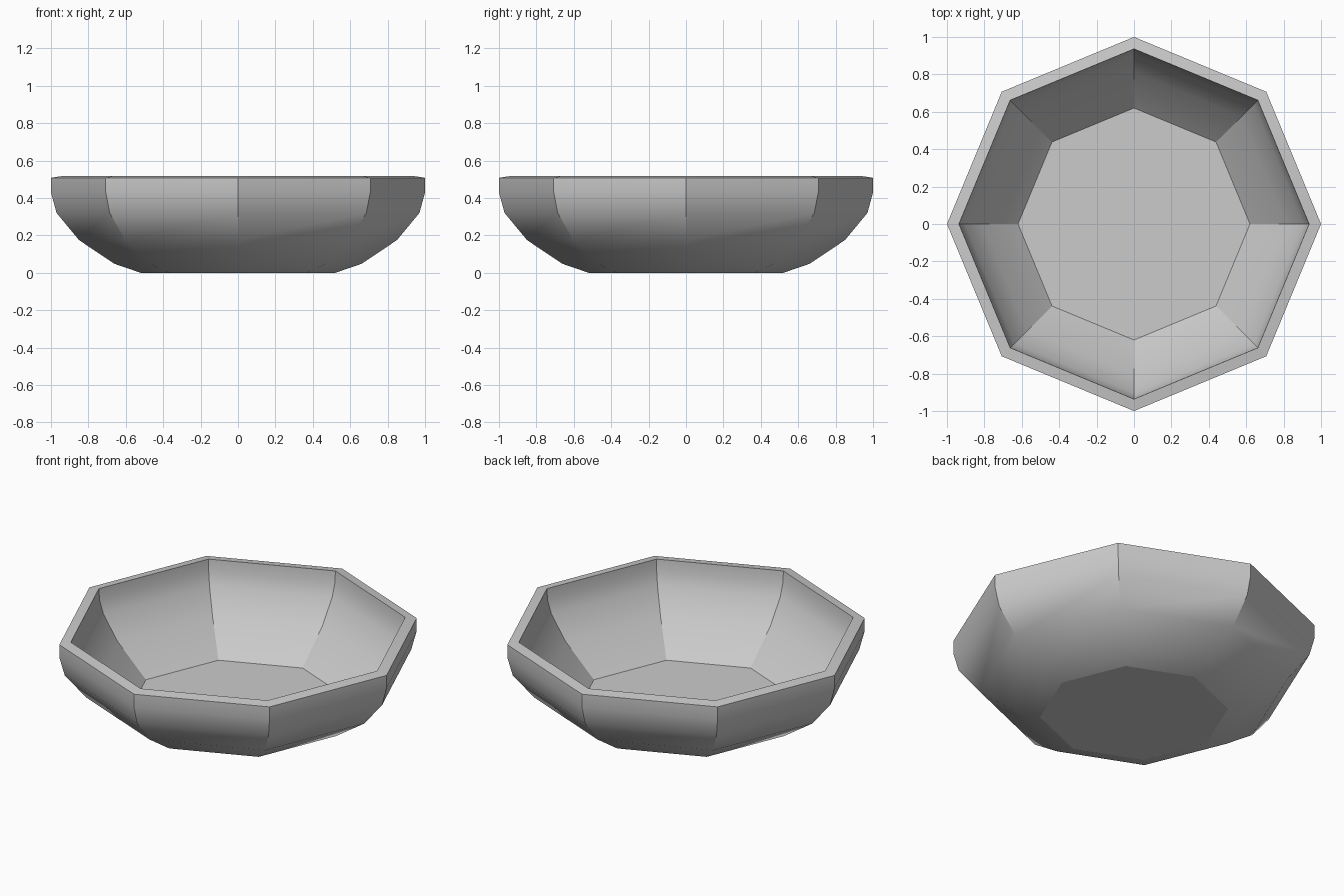
import bpy, bmesh
from math import cos, sin, pi, radians

if "Cube" in bpy.data.objects:
    bpy.data.objects.remove(bpy.data.objects["Cube"])

SIDES = 8

# Bowl profile (radius, height): foot, outer wall, rim, inner wall, floor
PROFILE = [(0.52, 0.0), (0.66, 0.048), (0.85, 0.175), (0.97, 0.32), (1.0, 0.43),
           (1.0, 0.508), (0.936, 0.518),
           (0.932, 0.45), (0.905, 0.37), (0.81, 0.23), (0.62, 0.048)]

bm = bmesh.new()
rings = [[bm.verts.new((r * cos(2 * pi * i / SIDES), r * sin(2 * pi * i / SIDES), z))
          for i in range(SIDES)] for r, z in PROFILE]

# Walls between neighbouring rings
for a, b in zip(rings, rings[1:]):
    for i in range(SIDES):
        j = (i + 1) % SIDES
        bm.faces.new((a[i], a[j], b[j], b[i]))

# Flat underside and flat inner floor
bm.faces.new(rings[0][::-1])
bm.faces.new(rings[-1])
bmesh.ops.recalc_face_normals(bm, faces=bm.faces)

mesh = bpy.data.meshes.new("bowl")
bm.to_mesh(mesh)
bm.free()
bowl = bpy.data.objects.new("bowl", mesh)
bpy.context.collection.objects.link(bowl)

# Smooth walls, sharp corners
bpy.context.view_layer.objects.active = bowl
bowl.select_set(True)
bpy.ops.object.shade_smooth_by_angle(angle=radians(30))

# Keep the foot edge crisp
for edge in mesh.edges:
    if all(mesh.vertices[v].co.z < 0.001 for v in edge.vertices):
        edge.use_edge_sharp = True
